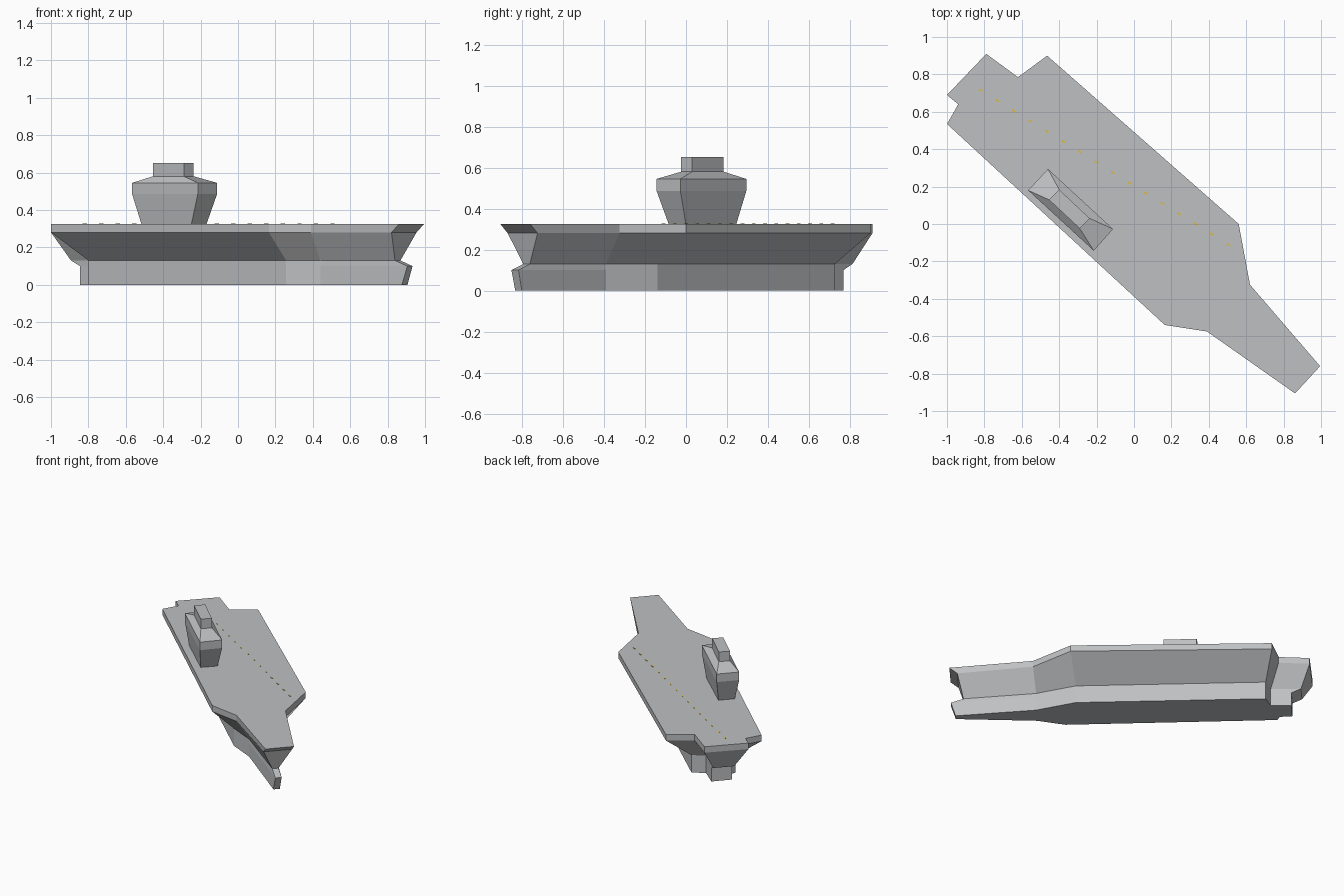
import bpy, bmesh, math
from mathutils import Matrix, Vector

if "Cube" in bpy.data.objects:
    bpy.data.objects.remove(bpy.data.objects["Cube"])


def material(name, rgb):
    m = bpy.data.materials.new(name)
    m.diffuse_color = (*rgb, 1.0)
    m.use_nodes = True
    m.node_tree.nodes["Principled BSDF"].inputs["Base Color"].default_value = m.diffuse_color
    return m


GREY = material("ship grey", (0.52, 0.53, 0.54))
YELLOW = material("marking yellow", (0.75, 0.50, 0.03))

HEADING = math.radians(-42.6)   # the ship lies diagonally; u runs to the bow, v to port
TURN = Matrix.Rotation(HEADING, 4, 'Z')


def loft(name, rings, mat, turn=None):
    """Skin a stack of (z, outline) rings and cap both ends."""
    bm = bmesh.new()
    loops = [[bm.verts.new((x, y, z)) for x, y in pts] for z, pts in rings]
    n = len(loops[0])
    for a, b in zip(loops, loops[1:]):
        for i in range(n):
            j = (i + 1) % n
            bm.faces.new((a[i], a[j], b[j], b[i]))
    bm.faces.new(loops[0][::-1])
    bm.faces.new(loops[-1])
    if turn:
        bm.transform(turn)
    bmesh.ops.recalc_face_normals(bm, faces=bm.faces)
    me = bpy.data.meshes.new(name)
    bm.to_mesh(me)
    bm.free()
    me.materials.append(mat)
    ob = bpy.data.objects.new(name, me)
    bpy.context.collection.objects.link(ob)
    return ob


# Hull and flight deck: outlines start at the two bow corners, run along port to the stern
deck = [(1.247, -.084), (1.247, .114), (.676, .181), (.412, .379), (-.951, .348),
        (-.988, .158), (-1.197, .135), (-1.203, -.169), (-1.125, -.165),
        (-1.098, -.283), (.487, -.286), (.676, -.159)]
waist = [(1.155, -.016), (1.155, .027), (.66, .077), (.388, .167), (-.90, .16),
         (-.93, .065), (-1.135, .06), (-1.135, -.085), (-.985, -.09),
         (-.966, -.131), (.47, -.131), (.66, -.068)]


def ends(outline, bow, stern):
    """Replace bow pair and stern pair, keep the long sides."""
    return bow + outline[2:6] + stern + outline[8:]


block = [(-1.07, .06), (-1.07, -.085)]
loft("hull_and_flight_deck", [
    (0.0, ends(waist, [(1.209, -.02), (1.209, .024)], block)),
    (0.10, ends(waist, [(1.243, -.014), (1.240, .030)], block)),
    (0.13, waist),
    (0.28, ends(deck, [(1.193, -.085), (1.193, .113)], deck[6:8])),
    (0.325, deck)], GREY, TURN)

# Island tower: flared body, shoulder and cap
base = [(-.25, -.083), (-.17, 0), (-.44, .244), (-.515, .16)]
wide = [(-.215, -.143), (-.112, -.027), (-.46, .294), (-.566, .18)]
cap = [(-.29, -.024), (-.237, .03), (-.40, .184), (-.455, .13)]
loft("island_tower", [(.32, base), (.485, wide), (.545, wide), (.58, cap), (.652, cap)], GREY)

# Dashed landing line on the deck
start, end, count = Vector((-.82, .715)), Vector((.505, -.11)), 16
along = (end - start).normalized()
side = Vector((-along.y, along.x))
for i in range(count):
    c = start.lerp(end, i / (count - 1))
    pts = [c + along * a * .011 + side * b * .004
           for a, b in ((-1, -1), (1, -1), (1, 1), (-1, 1))]
    loft("deck_dash", [(.323, pts), (.327, pts)], YELLOW)
